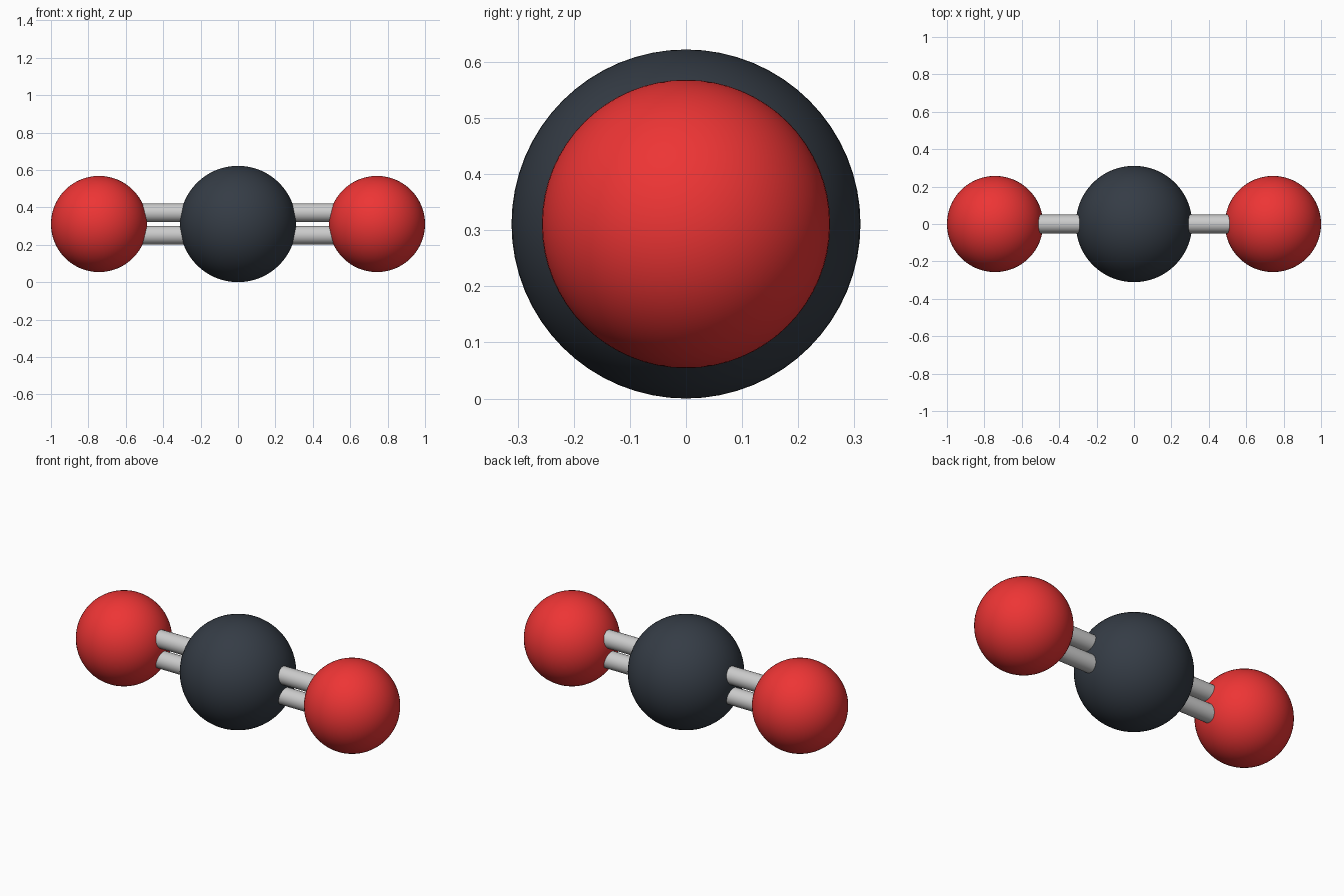
import bpy
import math

if "Cube" in bpy.data.objects:
    bpy.data.objects.remove(bpy.data.objects["Cube"])

R_C, R_O, X_O = 0.311, 0.257, 0.743   # atom radii, oxygen offset
R_BOND, BOND_Z = 0.05, 0.06           # bond rod radius, half spacing
Z = R_C                               # molecule axis height


def material(name, rgb):
    m = bpy.data.materials.new(name)
    m.diffuse_color = (*rgb, 1)
    m.use_nodes = True
    m.node_tree.nodes["Principled BSDF"].inputs["Base Color"].default_value = m.diffuse_color
    return m


def finish(name, mat=None):
    ob = bpy.context.object
    ob.name = name
    if mat:
        ob.data.materials.append(mat)
    bpy.ops.object.shade_smooth_by_angle(angle=math.radians(35))


def atom(name, x, radius, mat):
    bpy.ops.mesh.primitive_uv_sphere_add(segments=64, ring_count=32,
                                         radius=radius, location=(x, 0, Z))
    finish(name, mat)


carbon = material("carbon_dark", (0.035, 0.045, 0.06))
oxygen = material("oxygen_red", (0.85, 0.035, 0.035))

# Central atom
atom("carbon_atom", 0, R_C, carbon)

# Outer atoms, each joined to the centre by a double bond
for side, s in (("left", -1), ("right", 1)):
    atom(f"{side}_oxygen_atom", s * X_O, R_O, oxygen)
    for level, d in (("lower", -1), ("upper", 1)):
        bpy.ops.mesh.primitive_cylinder_add(
            vertices=32, radius=R_BOND, depth=X_O,
            location=(s * X_O / 2, 0, Z + d * BOND_Z),
            rotation=(0, math.pi / 2, 0))
        finish(f"{side}_{level}_bond")
